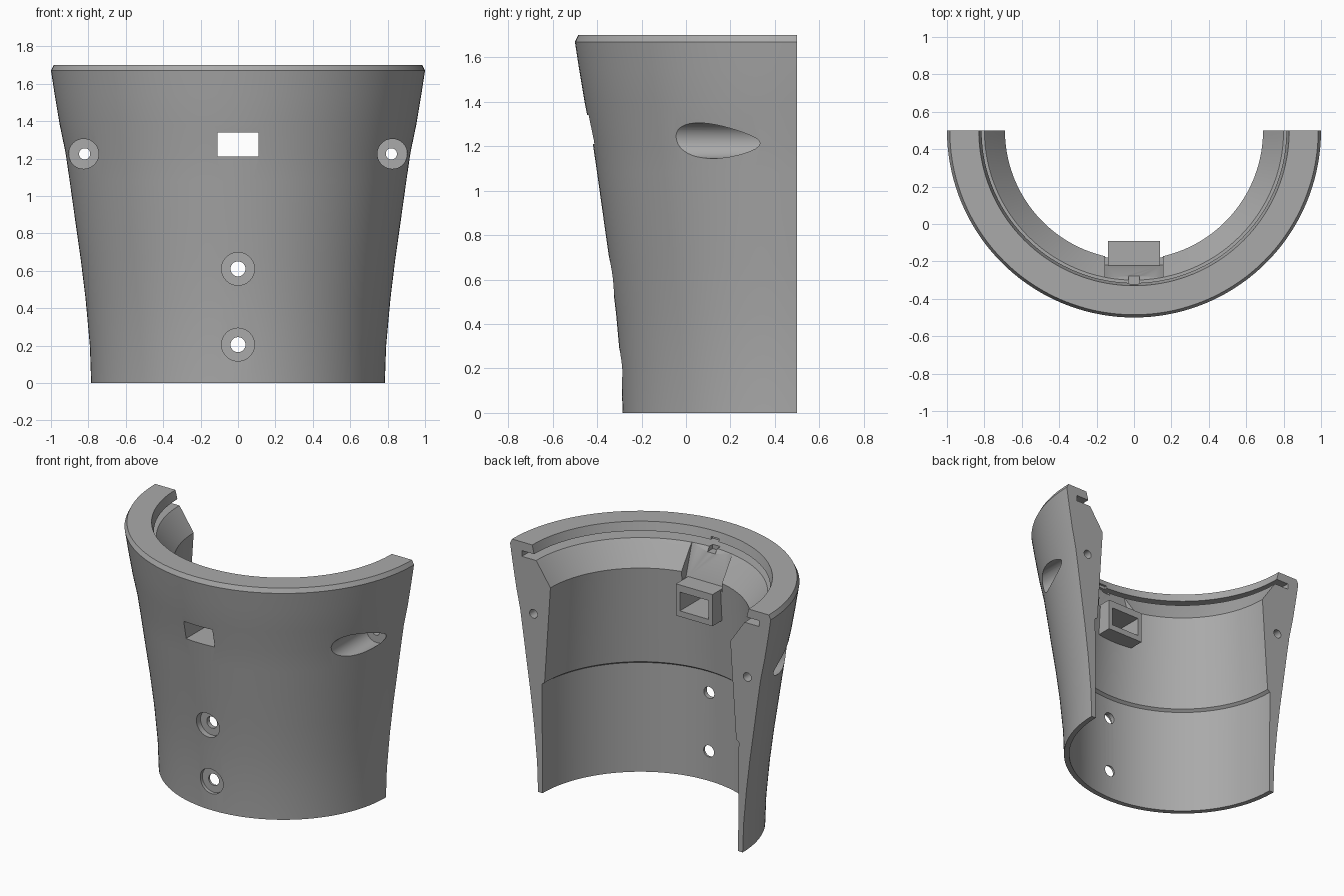
import bpy, bmesh, math
from mathutils import Matrix, Vector

cube = bpy.data.objects.get("Cube")
if cube:
    bpy.data.objects.remove(cube, do_unlink=True)

AXIS_Y = 0.5

grey = bpy.data.materials.new("plain_grey")
grey.use_nodes = True
colour = (0.4, 0.4, 0.4, 1)
grey.diffuse_color = colour
grey.node_tree.nodes["Principled BSDF"].inputs["Base Color"].default_value = colour


def finish(name, bm):
    bmesh.ops.recalc_face_normals(bm, faces=bm.faces[:])
    mesh = bpy.data.meshes.new(name)
    bm.to_mesh(mesh)
    bm.free()
    mesh.materials.append(grey)
    ob = bpy.data.objects.new(name, mesh)
    bpy.context.collection.objects.link(ob)
    return ob


def box(name, x, y0, y1, z0, z1):
    return prism(name, x, [(y0, z0), (y1, z0), (y1, z1), (y0, z1)])


def prism(name, x, outline):
    """Side outline in y and z, extruded from -x to x."""
    bm = bmesh.new()
    face = bm.faces.new([bm.verts.new((-x, y, z)) for y, z in outline])
    out = bmesh.ops.extrude_face_region(bm, geom=[face])
    verts = [g for g in out["geom"] if isinstance(g, bmesh.types.BMVert)]
    bmesh.ops.translate(bm, vec=Vector((2 * x, 0, 0)), verts=verts)
    return finish(name, bm)


def rod(name, x, z, radius, y0, y1):
    """Cylinder lying along y."""
    bm = bmesh.new()
    place = Matrix.Translation((x, (y0 + y1) / 2, z)) @ Matrix.Rotation(math.pi / 2, 4, "X")
    bmesh.ops.create_cone(bm, cap_ends=True, segments=40, radius1=radius,
                          radius2=radius, depth=y1 - y0, matrix=place)
    return finish(name, bm)


def combine(target, other, operation="DIFFERENCE"):
    mod = target.modifiers.new("combine", "BOOLEAN")
    mod.operation = operation
    mod.solver = "EXACT"
    mod.object = other
    other.hide_render = True
    bpy.context.view_layer.objects.active = target
    bpy.ops.object.modifier_apply(modifier=mod.name)
    bpy.data.objects.remove(other, do_unlink=True)


# Half shell: wall section (radius, height) swept half a turn
outer = [(0.785, 0), (0.792, 0.2), (0.815, 0.45), (0.842, 0.67), (0.872, 0.88),
         (0.9, 1.08), (0.922, 1.23), (0.953, 1.38), (0.98, 1.54), (1.0, 1.67), (0.985, 1.7)]
inner = [(0.83, 1.7), (0.815, 1.64), (0.91, 1.64), (0.91, 1.6), (0.8, 1.6), (0.785, 1.58),
         (0.69, 1.44), (0.735, 0.77), (0.755, 0.755), (0.75, 0)]
bm = bmesh.new()
section = bm.faces.new([bm.verts.new((-r, AXIS_Y, z)) for r, z in outer + inner])
bmesh.ops.spin(bm, geom=[section] + section.edges[:] + section.verts[:],
               cent=(0, AXIS_Y, 0), axis=(0, 0, 1), angle=math.pi, steps=72)
# Close the starting end if the sweep consumed its face
rim = [e for e in bm.edges if e.is_boundary]
if rim:
    bmesh.ops.holes_fill(bm, edges=rim, sides=0)
shell = finish("half_shell", bm)

# Channel above the window duct, and the small notch in the lip
combine(shell, prism("channel", 0.155, [(-0.22, 1.38), (0, 1.38), (0, 1.61), (-0.29, 1.61)]))
combine(shell, box("lip_notch", 0.03, -0.335, -0.2, 1.57, 1.66))

# Window duct reaching inward
combine(shell, box("window_duct", 0.14, -0.35, -0.09, 1.17, 1.39), "UNION")
combine(shell, box("window_opening", 0.11, -0.8, 0.2, 1.21, 1.34))

# Front screw holes with counterbores
for z, seat in ((0.205, -0.265), (0.61, -0.285)):
    combine(shell, rod("counterbore", 0, z, 0.088, -0.6, seat))
    combine(shell, rod("screw_hole", 0, z, 0.04, -0.6, 0))

# Side screw pockets running back to the end faces
for side in (-1, 1):
    combine(shell, rod("side_pocket", side * 0.825, 1.225, 0.08, -0.5, 0.34))
    combine(shell, rod("side_hole", side * 0.82, 1.225, 0.03, 0.2, 0.7))

bpy.ops.object.select_all(action="DESELECT")
shell.select_set(True)
bpy.context.view_layer.objects.active = shell
bpy.ops.object.shade_smooth_by_angle(angle=math.radians(25))
